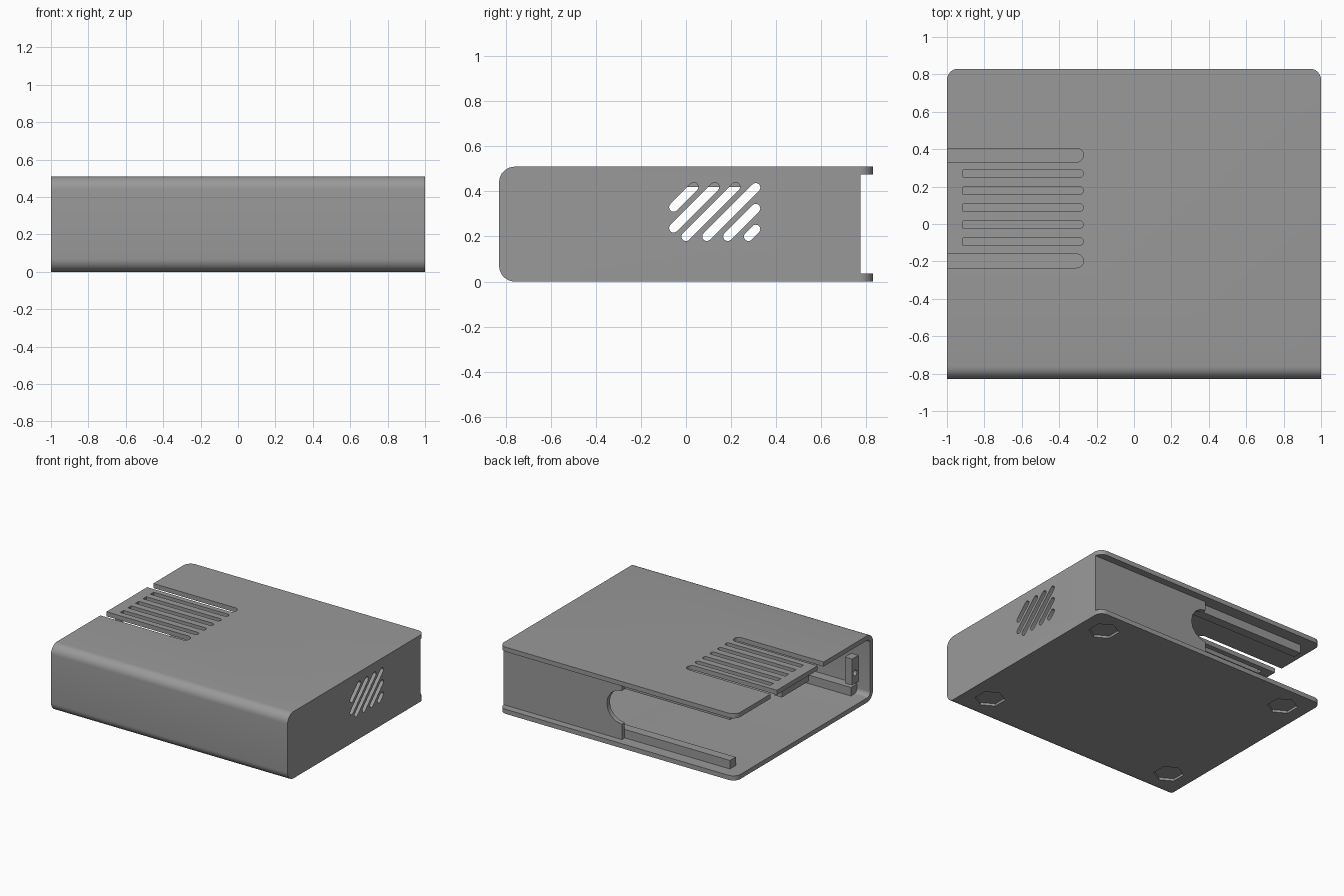
import bpy, bmesh, math

if "Cube" in bpy.data.objects:
    bpy.data.objects.remove(bpy.data.objects["Cube"])

T = 0.035                      # wall thickness
H, D, W = 0.51, 0.83, 1.0      # height, half depth, half width
BACK = 0.775                   # outer face of the recessed back wall

grey = bpy.data.materials.new("plain grey")
grey.diffuse_color = (0.32, 0.32, 0.32, 1)
grey.use_nodes = True
grey.node_tree.nodes["Principled BSDF"].inputs["Base Color"].default_value = grey.diffuse_color


def prism(name, pts, axis, lo, hi):
    """Extrude a 2D outline along x (outline in y,z), y (x,z) or z (x,y)."""
    def place(p, t):
        return {"x": (t, *p), "y": (p[0], t, p[1]), "z": (*p, t)}[axis]
    bm = bmesh.new()
    f = bm.faces.new([bm.verts.new(place(p, lo)) for p in pts])
    g = bmesh.ops.extrude_face_region(bm, geom=[f])
    top = [v for v in g["geom"] if isinstance(v, bmesh.types.BMVert)]
    d = {"x": (hi - lo, 0, 0), "y": (0, hi - lo, 0), "z": (0, 0, hi - lo)}[axis]
    bmesh.ops.translate(bm, verts=top, vec=d)
    bmesh.ops.recalc_face_normals(bm, faces=bm.faces)
    me = bpy.data.meshes.new(name)
    bm.to_mesh(me)
    bm.free()
    ob = bpy.data.objects.new(name, me)
    bpy.context.collection.objects.link(ob)
    me.materials.append(grey)
    return ob


def arc(cx, cy, r, a0, a1, n=8):
    return [(cx + r * math.cos(math.radians(a0 + (a1 - a0) * i / n)),
             cy + r * math.sin(math.radians(a0 + (a1 - a0) * i / n))) for i in range(n + 1)]


def rect(a0, a1, b0, b1):
    return [(a0, b0), (a1, b0), (a1, b1), (a0, b1)]


def front_rounded(y0, y1, z0, z1, r):
    return ([(y1, z0), (y1, z1)] + arc(y0 + r, z1 - r, r, 90, 180)
            + arc(y0 + r, z0 + r, r, 180, 270))


def capsule(p, q, r):
    a = math.degrees(math.atan2(q[1] - p[1], q[0] - p[0]))
    return arc(*q, r, a - 90, a + 90) + arc(*p, r, a + 90, a + 270)


def cut(ob, cutters):
    for c in cutters:
        m = ob.modifiers.new("cut", "BOOLEAN")
        m.operation, m.solver, m.object = "DIFFERENCE", "EXACT", c
    bpy.context.view_layer.update()
    dg = bpy.context.evaluated_depsgraph_get()
    me = bpy.data.meshes.new_from_object(ob.evaluated_get(dg))
    ob.modifiers.clear()
    ob.data = me
    for c in cutters:
        bpy.data.objects.remove(c)


def smooth(ob):
    bpy.ops.object.select_all(action="DESELECT")
    ob.select_set(True)
    bpy.context.view_layer.objects.active = ob
    bpy.ops.object.shade_smooth_by_angle(angle=math.radians(30))


# Outer case, with rounded upright corners at the back
case = prism("case", front_rounded(-D, D, 0, H, 0.07), "x", -W, W)
bm = bmesh.new()
bm.from_mesh(case.data)
corners = [e for e in bm.edges if all(v.co.y > D - 0.001 for v in e.verts)
           and abs(e.verts[0].co.x - e.verts[1].co.x) < 0.001]
bmesh.ops.bevel(bm, geom=corners, offset=0.06, segments=8, profile=0.5, affect="EDGES")
bm.to_mesh(case.data)
bm.free()

# Cavity open at the left side and left half of the back, plus back lip
cuts = [
    prism("cavity_left", front_rounded(-D + T, 1.0, T, H - T, T), "x", -1.2, 0.0),
    prism("cavity_right", front_rounded(-D + T, BACK - T, T, H - T, T), "x", -0.1, W - T),
    prism("lip_gap", rect(-1.2, 1.2, T, H - T), "y", BACK, 1.0),
    prism("cable_notch", arc(0, 0.28, 0.127, 0, 337.5, 15), "y", 0.65, 0.9),
]

# Slots in the top: two wide ones free the tab, five narrow ones are grips
for y in (0.368, -0.197):
    cuts.append(prism("tab_slot", [(-1.2, y - 0.037)] + arc(-0.307, y, 0.037, -90, 90)
                      + [(-1.2, y + 0.037)], "z", 0.44, 0.6))
for i in range(5):
    y = 0.27 - i * 0.091
    cuts.append(prism("grip_slot", [(-0.915, y - 0.02)] + arc(-0.29, y, 0.02, -90, 90)
                      + [(-0.915, y + 0.02)], "z", 0.44, 0.6))

# Diagonal vents in the right wall, clipped to a rectangle
for i in range(6):
    c = -0.385 + i * 0.0925
    y0, y1 = max(-0.055, 0.2 + c), min(0.31, 0.42 + c)
    cuts.append(prism("vent", capsule((y0, y0 - c), (y1, y1 - c), 0.02), "x", 0.9, 1.1))

# Shallow hexagonal foot recesses underneath
for x in (-0.81, 0.81):
    for y in (-0.59, 0.64):
        cuts.append(prism("foot_recess", arc(x, y, 0.106, 30, 330, 5), "z", -0.1, 0.018))
cut(case, cuts)
smooth(case)

# Guide rails along the floor and ceiling, front and back
for place, y0, y1 in (("front", -D + T, -0.72), ("back", 0.67, BACK - T)):
    for level, z0, z1 in (("lower", T, 0.1), ("upper", H - T - 0.065, H - T)):
        prism(f"{level}_{place}_rail", rect(y0, y1, z0, z1), "x", -0.89, W - T)

# Screw block on the front wall
block = prism("screw_block", rect(-D + T, -0.72, 0.12, 0.32), "x", -0.9, -0.84)
cut(block, [prism("screw_hole", arc(-0.757, 0.2, 0.022, 0, 337.5, 15), "x", -1, -0.8)])
smooth(block)

# Catch under the flexible tab
prism("tab_catch", rect(-0.08, 0.25, 0.42, H - T), "x", -0.985, -0.925)
